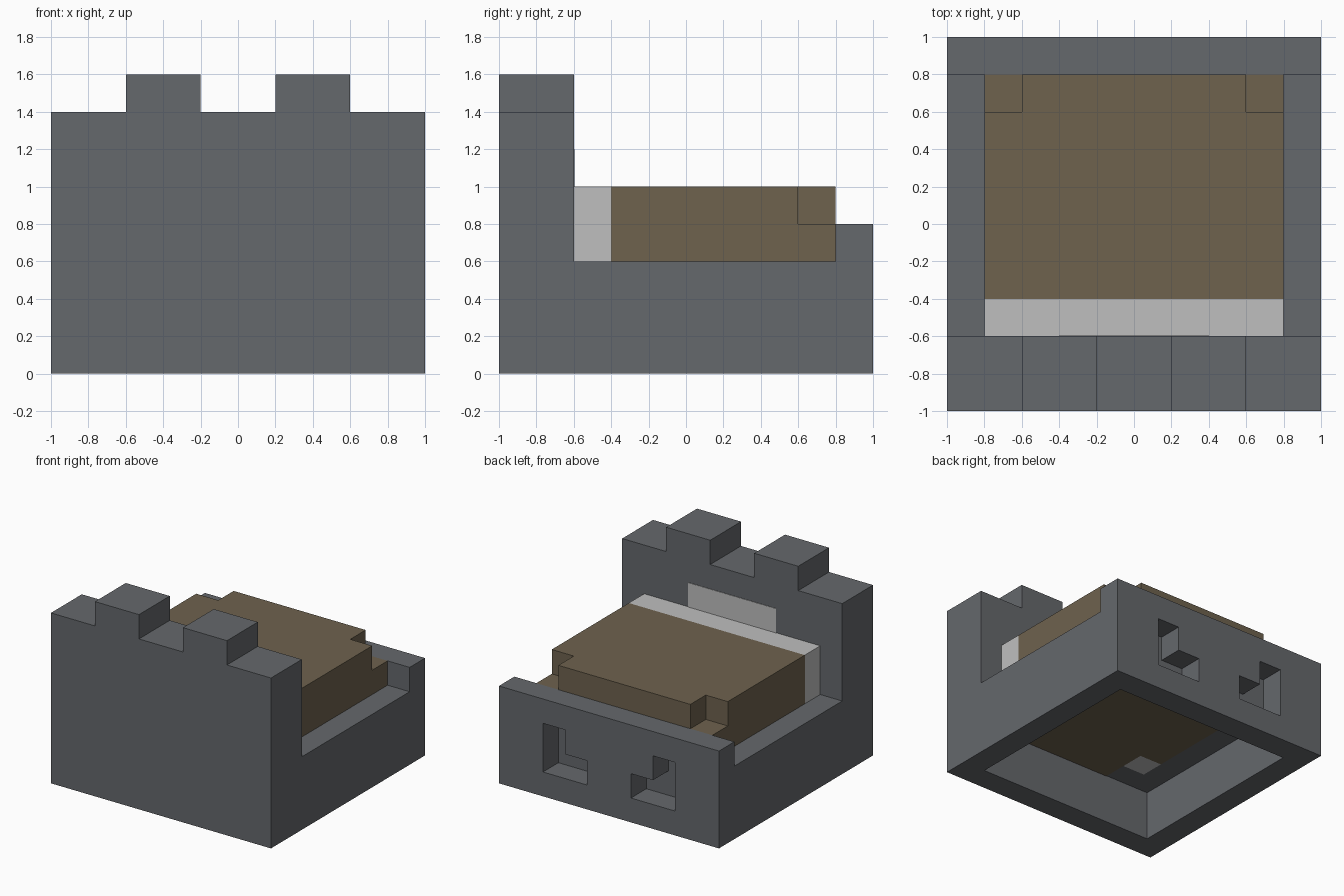
import bpy
import bmesh
from mathutils import Vector

default = bpy.data.objects.get("Cube")
if default:
    bpy.data.objects.remove(default, do_unlink=True)


def material(name, rgb):
    mat = bpy.data.materials.new(name)
    mat.use_nodes = True
    color = (*rgb, 1)
    mat.diffuse_color = color
    mat.node_tree.nodes["Principled BSDF"].inputs["Base Color"].default_value = color
    return mat


stone = material("slate_grey", (0.130, 0.138, 0.150))
blanket = material("blanket_brown", (0.156, 0.122, 0.076))
linen = material("linen_white", (0.521, 0.521, 0.521))


def prism(name, axis, outline, start, end, mat):
    """Extrude a flat outline along an axis; the outline uses the other two axes in order."""
    bm = bmesh.new()
    points = []
    for pair in outline:
        co = list(pair)
        co.insert("xyz".index(axis), start)
        points.append(bm.verts.new(co))
    face = bm.faces.new(points)
    moved = bmesh.ops.extrude_face_region(bm, geom=[face])["geom"]
    shift = Vector([end - start if a == axis else 0 for a in "xyz"])
    bmesh.ops.translate(bm, vec=shift, verts=[v for v in moved if isinstance(v, bmesh.types.BMVert)])
    bmesh.ops.recalc_face_normals(bm, faces=bm.faces)
    mesh = bpy.data.meshes.new(name)
    bm.to_mesh(mesh)
    bm.free()
    mesh.materials.append(mat)
    obj = bpy.data.objects.new(name, mesh)
    bpy.context.collection.objects.link(obj)
    return obj


def box(name, x, y, z, mat):
    outline = [(x[0], y[0]), (x[1], y[0]), (x[1], y[1]), (x[0], y[1])]
    return prism(name, "z", outline, z[0], z[1], mat)


def mirrored(half):
    """Complete a right-half outline with its reflection."""
    return half + [(-x, v) for x, v in reversed(half)]


# Headboard with two raised battlements
crenels = mirrored([(1, 0.4), (1, 1.4), (0.6, 1.4), (0.6, 1.6), (0.2, 1.6), (0.2, 1.4)])
prism("headboard", "y", crenels, -1, -0.6, stone)
box("headboard_base", (-0.8, 0.8), (-1, -0.8), (0, 0.4), stone)
box("headboard_pillow", (-0.4, 0.4), (-0.6, -0.596), (1, 1.2), linen)

# Side rails and the deck carrying the mattress
rail = [(-1, 0), (0.8, 0), (0.8, 0.6), (-0.6, 0.6), (-0.6, 0.4), (-1, 0.4)]
for side, x in (("left", 0.8), ("right", -1)):
    prism(side + "_rail", "x", rail, x, x + 0.2, stone)
box("deck", (-0.8, 0.8), (-0.6, 0.8), (0.4, 0.6), stone)

# Footboard with two mirrored L-shaped recesses
footboard = box("footboard", (-1, 1), (0.8, 1), (0, 0.8), stone)
recess = [(0.2, 0.2), (0.6, 0.2), (0.6, 0.6), (0.4, 0.6), (0.4, 0.4), (0.2, 0.4)]
for side in (1, -1):
    cutter = prism("recess_cutter", "y", [(side * x, z) for x, z in recess], 0.7, 1.1, stone)
    cutter.hide_render = True
    cut = footboard.modifiers.new("recess", "BOOLEAN")
    cut.operation = "DIFFERENCE"
    cut.solver = "EXACT"
    cut.object = cutter
    bpy.context.view_layer.objects.active = footboard
    bpy.ops.object.modifier_apply(modifier=cut.name)
    bpy.data.objects.remove(cutter, do_unlink=True)
box("footboard_backing", (-0.8, 0.8), (0.794, 0.8), (0, 0.4), stone)

# Blanket with stepped foot corners, and the turned-down sheet
box("blanket_lower", (-0.8, 0.8), (-0.4, 0.8), (0.6, 0.8), blanket)
stepped = mirrored([(0.8, -0.4), (0.8, 0.6), (0.6, 0.6), (0.6, 0.8)])
prism("blanket_upper", "z", stepped, 0.8, 1, blanket)
box("sheet", (-0.8, 0.8), (-0.6, -0.4), (0.6, 1), linen)

# Underside of the bedding, seen from below
under = mirrored([(0.4, -0.8), (0.4, -0.4), (0.6, -0.4), (0.6, 0.79)])
prism("blanket_underside", "z", under, 0.396, 0.4, blanket)
for side, x in (("left", 0.4), ("right", -0.6)):
    box(side + "_sheet_underside", (x, x + 0.2), (-0.6, -0.4), (0.396, 0.4), linen)
